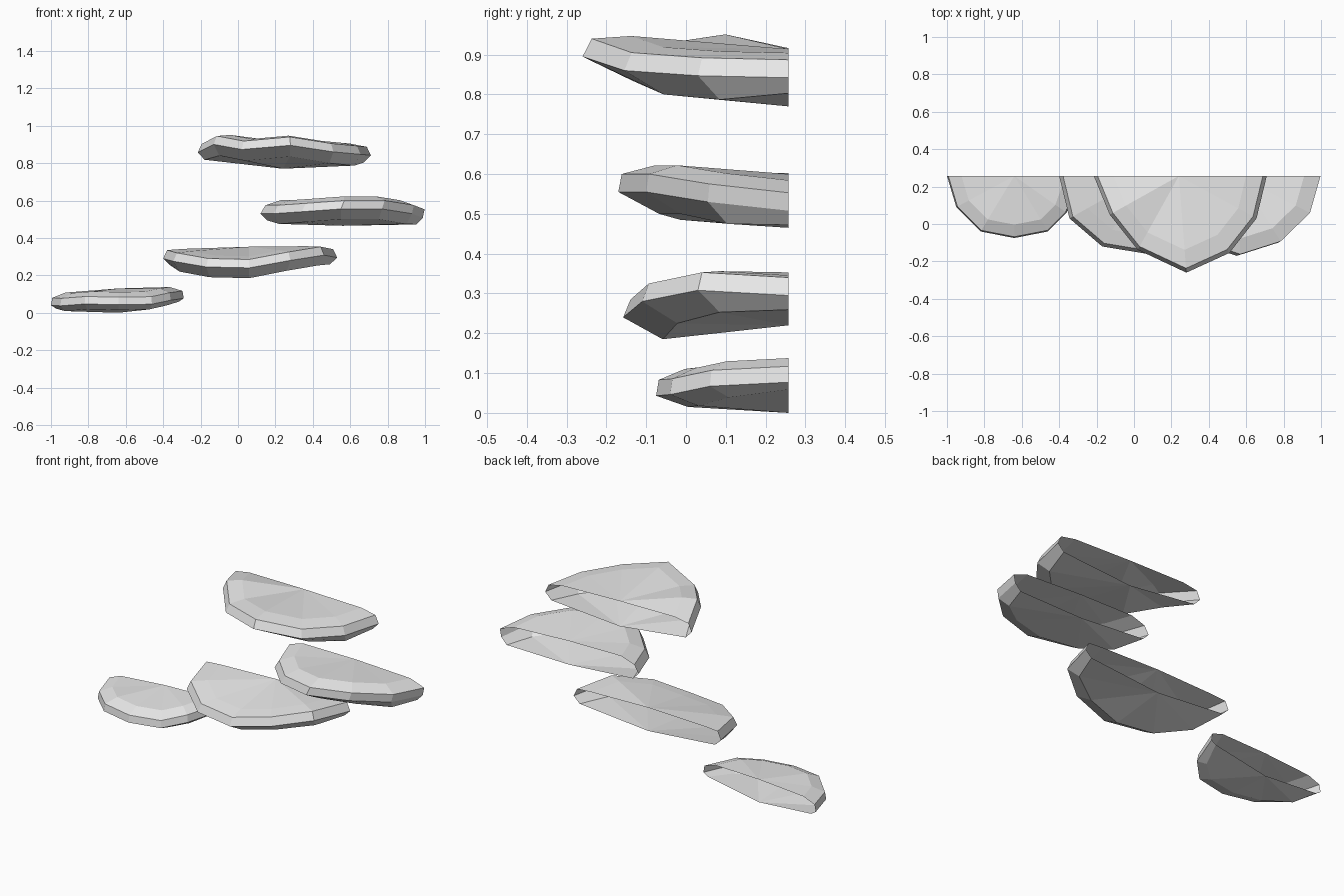
import bpy
import bmesh
from mathutils import Vector

cube = bpy.data.objects.get("Cube")
if cube:
    bpy.data.objects.remove(cube, do_unlink=True)

BACK = 0.257  # plane of the open back

grey = bpy.data.materials.new("light_grey")
grey.use_nodes = True
grey.diffuse_color = (0.8, 0.8, 0.8, 1)
grey.node_tree.nodes["Principled BSDF"].inputs["Base Color"].default_value = grey.diffuse_color


def scaled(points, middle, sx, sy, dx=0):
    """Shrink a half ring towards the middle of its back edge."""
    return [Vector((middle + (p.x - middle) * sx + dx, BACK + (p.y - BACK) * sy, p.z))
            for p in points]


def ledge(name, outline, heights, middle, crown_z, base_z, rim_scale,
          rim_shift=0, rim=0.045, bulge=0.01, drop=0.055):
    edge = [Vector((x, y, z)) for (x, y), z in zip(outline, heights)]
    crown = Vector((middle, BACK, crown_z))
    base = Vector((middle, BACK, base_z))

    # Half rings from the domed top down to the underside
    upper = scaled(edge, middle, rim_scale, rim_scale, rim_shift)
    inner = [p.lerp(crown, 0.2) + Vector((0, 0, bulge)) for p in upper]
    lower = [p - Vector((0, 0, rim)) for p in edge]
    under = scaled(lower, middle, 0.92, 0.76)
    last = len(under) - 1
    for i, p in enumerate(under):
        p.z -= drop * (0.65 if i in (0, last) else 1)

    bm = bmesh.new()
    rings = [[bm.verts.new(p) for p in ring] for ring in (inner, upper, lower, under)]
    top, bottom = bm.verts.new(crown), bm.verts.new(base)
    for i in range(last):
        bm.faces.new((top, rings[0][i], rings[0][i + 1]))
        for a, b in zip(rings, rings[1:]):
            bm.faces.new((a[i], b[i], b[i + 1], a[i + 1]))
        bm.faces.new((rings[-1][i + 1], rings[-1][i], bottom))
    mesh = bpy.data.meshes.new(name)
    bm.to_mesh(mesh)
    bm.free()
    mesh.materials.append(grey)
    obj = bpy.data.objects.new(name, mesh)
    bpy.context.collection.objects.link(obj)
    return obj


# Four half-round ledges, climbing from the right to the left
ledge("lowest_ledge",
      [(-1, BACK), (-.95, .09), (-.82, -.04), (-.64, -.075), (-.46, -.04), (-.36, .06), (-.29, BACK)],
      [.08, .077, .087, .083, .086, .107, .117],
      -.64, .13, 0, .98, rim=.04, bulge=.018, drop=.028)

ledge("lower_middle_ledge",
      [(-.4, BACK), (-.345, .03), (-.17, -.12), (.06, -.158), (.28, -.11), (.46, .03), (.53, BACK)],
      [.335, .32, .29, .285, .325, .353, .34],
      .06, .353, .22, .955, bulge=.003)

ledge("upper_middle_ledge",
      [(.12, BACK), (.19, .06), (.34, -.1), (.55, -.17), (.77, -.1), (.93, .055), (.988, BACK)],
      [.575, .575, .585, .6, .6, .575, .553],
      .56, .6, .465, .98, rim_shift=.018, bulge=.022)

ledge("top_ledge",
      [(-.215, BACK), (-.13, .05), (.02, -.138), (.28, -.26), (.51, -.155), (.655, .03), (.71, BACK)],
      [.902, .945, .918, .94, .905, .892, .887],
      .24, .914, .77, .955, bulge=.012, drop=.06)
